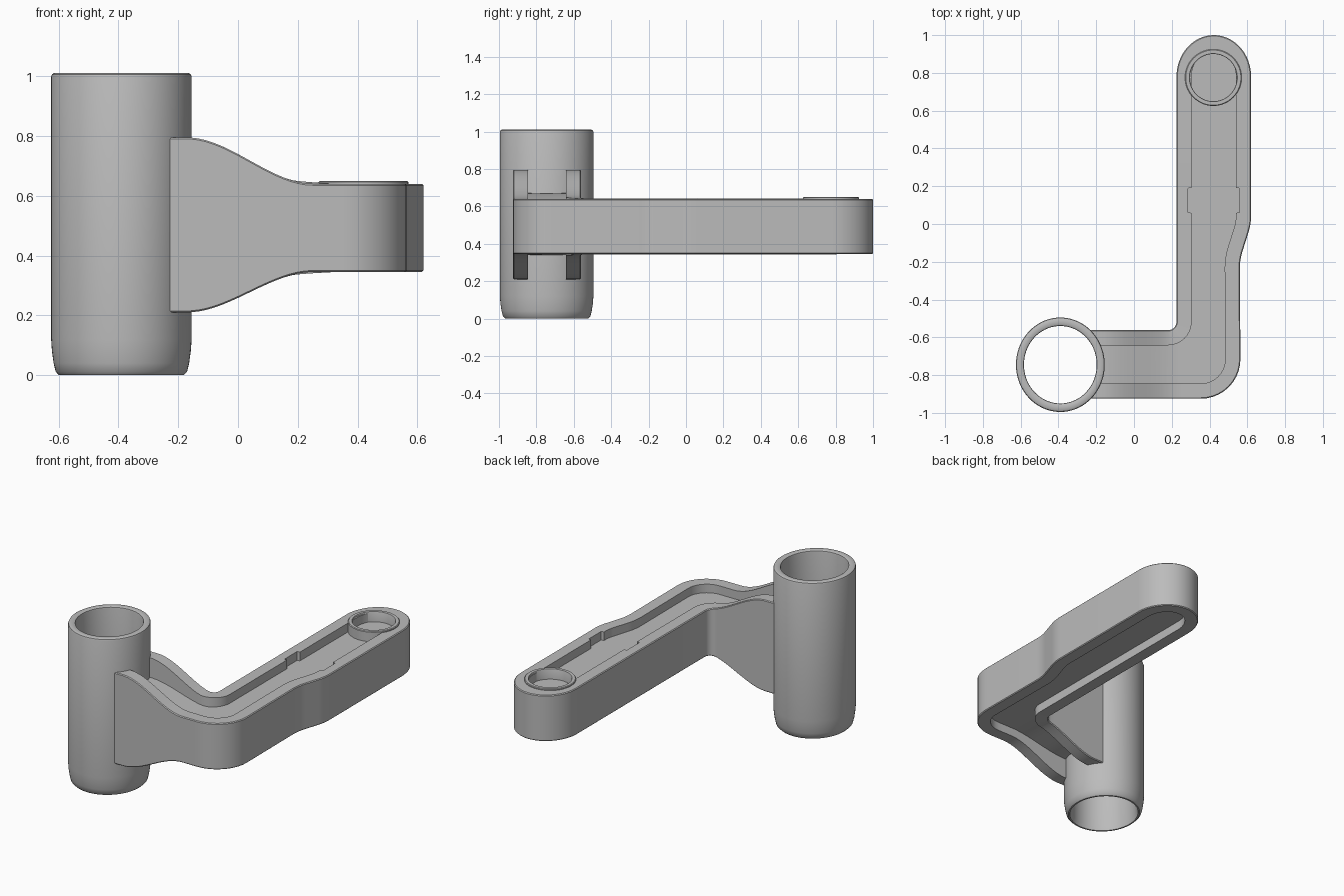
import bpy, bmesh, math
from mathutils import Vector

if "Cube" in bpy.data.objects:
    bpy.data.objects.remove(bpy.data.objects["Cube"])

mat = bpy.data.materials.new("plain grey")
mat.diffuse_color = (0.5, 0.5, 0.5, 1)
mat.use_nodes = True
mat.node_tree.nodes["Principled BSDF"].inputs["Base Color"].default_value = mat.diffuse_color


def finish(bm, name, angle=35):
    bmesh.ops.recalc_face_normals(bm, faces=bm.faces)
    me = bpy.data.meshes.new(name)
    bm.to_mesh(me)
    bm.free()
    ob = bpy.data.objects.new(name, me)
    bpy.context.collection.objects.link(ob)
    me.materials.append(mat)
    bpy.ops.object.select_all(action='DESELECT')
    ob.select_set(True)
    bpy.context.view_layer.objects.active = ob
    bpy.ops.object.shade_smooth_by_angle(angle=math.radians(angle))
    return ob


def lathe(name, profile, cx, cy, sx=1.0, n=72):
    """Closed profile of (radius, z) turned round a vertical axis."""
    bm = bmesh.new()
    rings = []
    for i in range(n):
        a = math.tau * i / n
        rings.append([bm.verts.new((cx + r * sx * math.cos(a), cy + r * math.sin(a), z))
                      for r, z in profile])
    m = len(profile)
    for i in range(n):
        A, B = rings[i], rings[(i + 1) % n]
        for j in range(m):
            k = (j + 1) % m
            bm.faces.new((A[j], B[j], B[k], A[k]))
    return finish(bm, name)


def rounded(corners, steps=10):
    """Open path with filleted corners, from (x, y, radius)."""
    out = []
    for i, (x, y, r) in enumerate(corners):
        p = Vector((x, y))
        if r == 0:
            out.append(p)
            continue
        u = (Vector(corners[i - 1][:2]) - p).normalized()
        v = (Vector(corners[i + 1][:2]) - p).normalized()
        half = u.angle(v) / 2
        t = r / math.tan(half)
        c = p + (u + v).normalized() * (r / math.sin(half))
        a, b = p + u * t - c, p + v * t - c
        turn = a.angle_signed(b)
        a0 = math.atan2(a.y, a.x)
        for k in range(steps + 1):
            ang = a0 - turn * k / steps
            out.append(c + Vector((math.cos(ang), math.sin(ang))) * r)
    return out


def flare(x):
    """0 along the arm, rising to 1 at the tube."""
    t = min(1, max(0, (0.25 - x) / 0.42))
    return t * t * (3 - 2 * t)


def top_z(x):
    return 0.64 + 0.155 * flare(x)


def bottom_z(x):
    return 0.345 - 0.135 * flare(x)


# upright tube
lathe("tube", [(0.222, 0), (0.234, 0.012), (0.241, 0.04), (0.247, 0.08), (0.25, 0.12),
               (0.25, 0.998), (0.247, 1.006), (0.24, 1.01), (0.214, 1.01), (0.207, 1.006),
               (0.205, 0.998), (0.205, 0.03), (0.212, 0)], -0.39, -0.745, 0.94)

# arm outline: along the inner side, round the tip, back along the outer side
near = [(-0.26, -0.562, 0), (0.225, -0.562, 0.045)]
near += [(0.225, y, 0) for y in (0.059, 0.061, 0.189, 0.191)]
tip = [(0.4225 - 0.1975 * math.cos(a), 0.78 + 0.22 * math.sin(a), 0)
       for a in (math.pi * k / 32 for k in range(33))]
far = [(0.62, y, 0) for y in (0.191, 0.189, 0.061, 0.059)]
far += [(0.62, 0.0, 0.3), (0.56, -0.19, 0.3), (0.565, -0.925, 0.21), (-0.26, -0.925, 0)]
coarse = rounded(near + tip + far)

# finer steps along the flared stretch
path = [coarse[0]]
for q in coarse[1:]:
    p = path[-1]
    n = max(1, int(abs(q.x - p.x) / 0.025))
    path += [p.lerp(q, (k + 1) / n) for k in range(n)]


def inset(w_notch):
    """Inner face of the walls, with its own thickness at the notch."""
    out = []
    for i, p in enumerate(path):
        before = (p - path[max(i - 1, 0)]).normalized()
        after = (path[min(i + 1, len(path) - 1)] - p).normalized()
        d = (before + after).normalized()
        q = p + Vector((d.y, -d.x)) * (w_notch if 0.06 < p.y < 0.19 else 0.08)
        if q.x < -0.2:
            q.x = -0.2 + (q.x + 0.2) * 0.02
        out.append(q)
    return out


inner, notched = inset(0.08), inset(0.062)

# side walls, shallow notches in the upper half only
bm = bmesh.new()
secs = []
e = 0.005
for o, q, n in zip(path, inner, notched):
    d = (q - o).normalized() * e
    o2 = o + d
    zt, zb = top_z(o.x), bottom_z(o.x)
    pts = [(o, zb + e), (o, zt - e), (o2, zt), (n, zt), (n, 0.5), (q, 0.48), (q, zb), (o2, zb)]
    secs.append([bm.verts.new((v.x, v.y, z)) for v, z in pts])
for A, B in zip(secs, secs[1:]):
    for j in range(8):
        k = (j + 1) % 8
        bm.faces.new((A[j], B[j], B[k], A[k]))
bm.faces.new(secs[0])
bm.faces.new(secs[-1])
finish(bm, "arm_walls", 30)

# thick web between the walls, rising and dropping a little towards the tube
bm = bmesh.new()
loop = [q for q in notched if q.x > -0.188]
loop = [Vector((-0.19, loop[0].y))] + loop + [Vector((-0.19, loop[-1].y))]
face = bm.faces.new([bm.verts.new((q.x, q.y, 0)) for q in loop])
bmesh.ops.triangulate(bm, faces=[face])
for k in range(15):
    bmesh.ops.bisect_plane(bm, geom=bm.verts[:] + bm.edges[:] + bm.faces[:],
                           plane_co=(-0.16 + 0.03 * k, 0, 0), plane_no=(1, 0, 0))
upper = bm.verts[:]
copy = bmesh.ops.duplicate(bm, geom=bm.verts[:] + bm.edges[:] + bm.faces[:])
lower = [g for g in copy["geom"] if isinstance(g, bmesh.types.BMVert)]
for v in upper:
    v.co.z = 0.585 + 0.085 * flare(v.co.x)
for v in lower:
    v.co.z = 0.40 - 0.06 * flare(v.co.x)
bmesh.ops.bridge_loops(bm, edges=[ed for ed in bm.edges if ed.is_boundary])
finish(bm, "arm_web")

# raised socket ring at the tip
lathe("socket_ring", [(0.15, 0.57), (0.15, 0.646), (0.146, 0.65), (0.127, 0.65),
                      (0.125, 0.646), (0.125, 0.57)], 0.42, 0.775)
